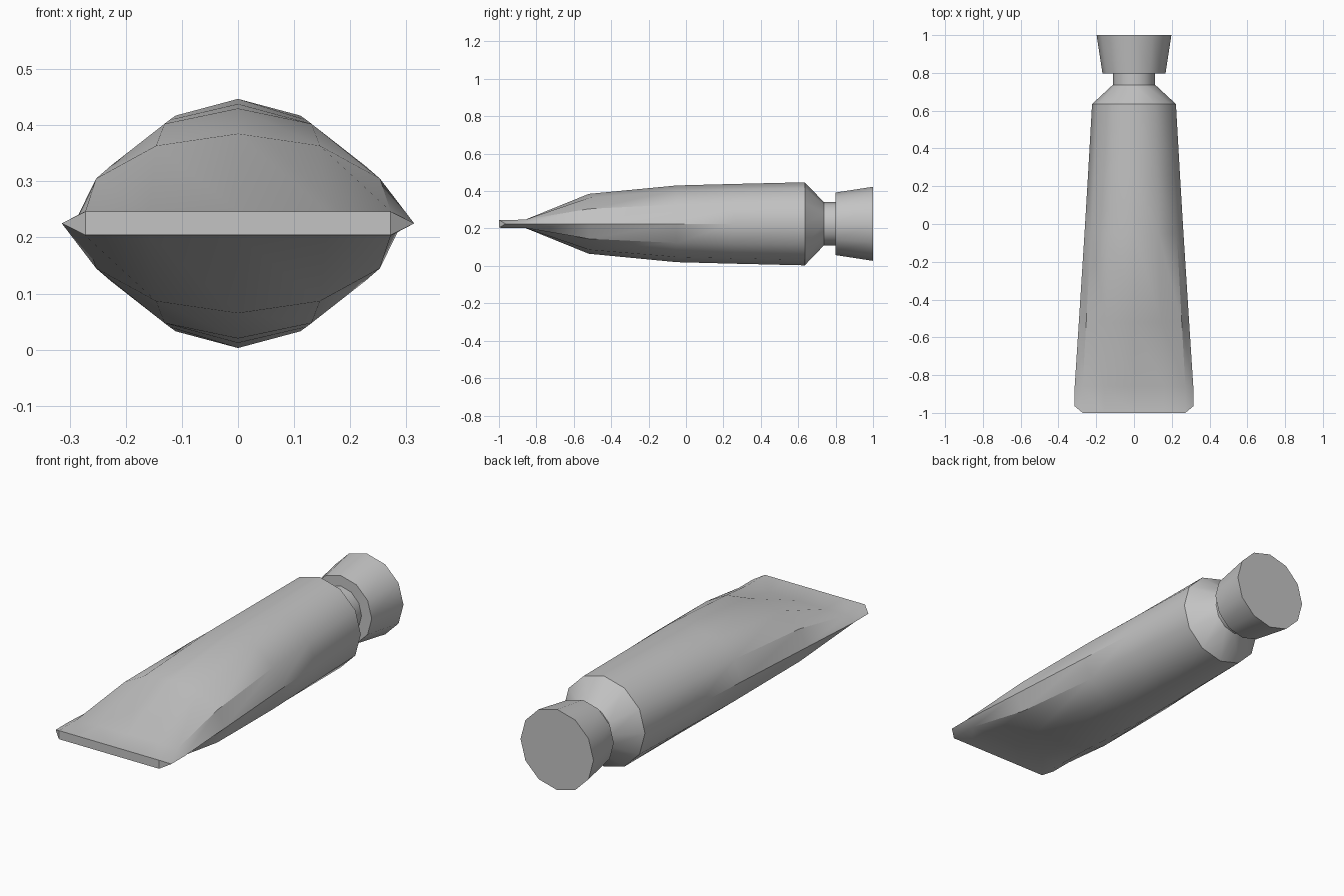
import bpy
import bmesh
import math

SIDES = 12
MID_Z = 0.225

cube = bpy.data.objects.get("Cube")
if cube:
    bpy.data.objects.remove(cube, do_unlink=True)

grey = bpy.data.materials.new("plain grey")
grey.use_nodes = True
colour = (0.55, 0.55, 0.55, 1)
grey.diffuse_color = colour
grey.node_tree.nodes["Principled BSDF"].inputs["Base Color"].default_value = colour


def add_ring(bm, y, half_x, half_z, flat=False):
    """Ring of vertices across y; a flat ring is squeezed to a thin slab."""
    ring = []
    for i in range(SIDES):
        a = math.tau * i / SIDES
        s = math.sin(a)
        if flat and abs(s) > 0.1:
            s = math.copysign(1, s)
        ring.append(bm.verts.new((half_x * math.cos(a), y, MID_Z + half_z * s)))
    return ring


def bridge(bm, rings):
    for a, b in zip(rings, rings[1:]):
        for i in range(SIDES):
            j = (i + 1) % SIDES
            bm.faces.new((a[i], a[j], b[j], b[i]))


def finish(bm, name):
    bmesh.ops.recalc_face_normals(bm, faces=bm.faces)
    mesh = bpy.data.meshes.new(name)
    bm.to_mesh(mesh)
    bm.free()
    mesh.materials.append(grey)
    obj = bpy.data.objects.new(name, mesh)
    bpy.context.collection.objects.link(obj)
    bpy.ops.object.select_all(action='DESELECT')
    obj.select_set(True)
    bpy.context.view_layer.objects.active = obj
    bpy.ops.object.shade_smooth_by_angle(angle=math.radians(34))
    return obj


# Tube: crimped end, swelling body, shoulder and neck
bm = bmesh.new()
sections = [
    (-1.0, 0.314, 0.021, True),
    (-0.86, 0.314, 0.022, True),
    (-0.52, 0.292, 0.160, False),
    (-0.05, 0.262, 0.205, False),
    (0.25, 0.244, 0.213, False),
    (0.635, 0.222, 0.222, False),
    (0.737, 0.112, 0.116, False),
    (0.80, 0.112, 0.116, False),
]
rings = [add_ring(bm, *s) for s in sections]
bridge(bm, rings)

# Crimp end face, with the two side tips set back as chamfered corners
end = rings[0]
half = SIDES // 2
bm.faces.new([v for i, v in enumerate(end) if i % half])
for tip in (0, half):
    end[tip].co.y += 0.035
    bm.faces.new((end[tip - 1], end[tip], end[tip + 1]))
finish(bm, "tube_body")

# Flared screw cap, closed at both ends
bm = bmesh.new()
cap = [add_ring(bm, 0.798, 0.167, 0.167), add_ring(bm, 1.0, 0.198, 0.198)]
bridge(bm, cap)
for ring in cap:
    bm.faces.new(ring)
finish(bm, "screw_cap")
